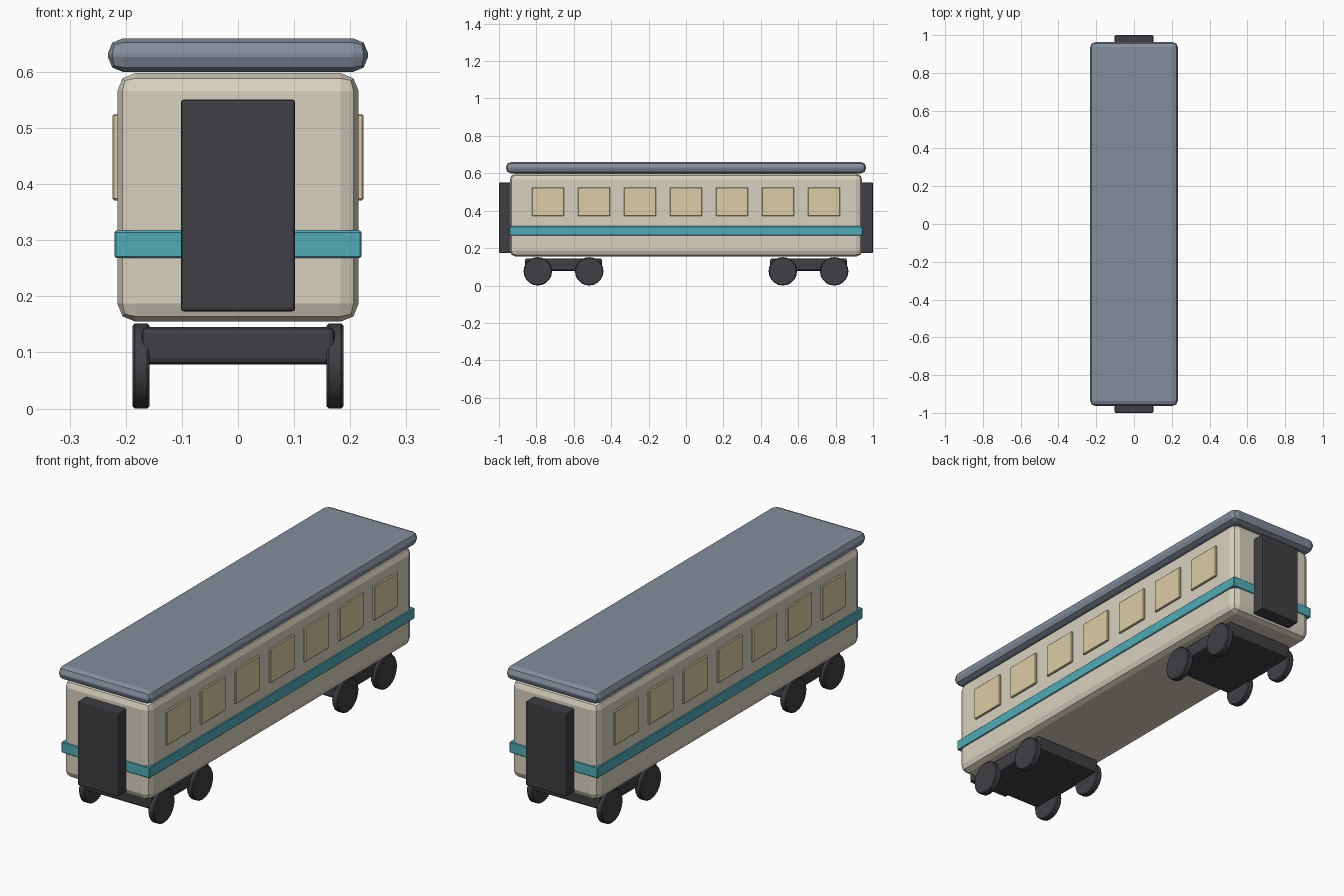
import bpy
from math import pi, radians

if "Cube" in bpy.data.objects:
    bpy.data.objects.remove(bpy.data.objects["Cube"])


def material(name, rgb):
    m = bpy.data.materials.new(name)
    m.diffuse_color = (*rgb, 1)
    m.use_nodes = True
    m.node_tree.nodes["Principled BSDF"].inputs["Base Color"].default_value = m.diffuse_color
    return m


CREAM = material("cream", (0.69, 0.64, 0.53))
SLATE = material("slate", (0.23, 0.27, 0.34))
TEAL = material("teal", (0.085, 0.41, 0.47))
DARK = material("dark", (0.05, 0.05, 0.058))
GLASS = material("glass", (0.72, 0.61, 0.38))


def finish(ob, name, mat, bevel, segments):
    ob.name = name
    ob.data.materials.append(mat)
    mod = ob.modifiers.new("bevel", 'BEVEL')
    mod.width, mod.segments = bevel, segments
    mod.limit_method = 'ANGLE'
    mod.angle_limit = radians(40)
    return ob


def box(name, mat, x, y, z, bevel, segments=2):
    """Bevelled box from (min, max) ranges."""
    bpy.ops.mesh.primitive_cube_add(
        size=1, location=[(a + b) / 2 for a, b in (x, y, z)])
    ob = bpy.context.object
    ob.scale = [b - a for a, b in (x, y, z)]
    bpy.ops.object.transform_apply(location=False, rotation=False, scale=True)
    return finish(ob, name, mat, bevel, segments)


def wheel(name, x, y):
    bpy.ops.mesh.primitive_cylinder_add(
        vertices=20, radius=0.076, depth=0.03,
        location=(x, y, 0.076), rotation=(0, pi / 2, 0))
    ob = finish(bpy.context.object, name, DARK, 0.004, 1)
    bpy.ops.object.shade_smooth_by_angle(angle=radians(30))
    return ob


# Coach body, waist stripe and roof
box("body", CREAM, (-0.215, 0.215), (-0.942, 0.942), (0.155, 0.598), 0.032)
box("stripe", TEAL, (-0.22, 0.22), (-0.945, 0.945), (0.268, 0.317), 0.003, 1)
box("roof", SLATE, (-0.232, 0.232), (-0.963, 0.963), (0.6, 0.66), 0.027)

# Side windows
for side in (-1, 1):
    for i in range(7):
        x = sorted((side * 0.205, side * 0.224))
        y = (i - 3) * 0.246
        box("window", GLASS, x, (y - 0.086, y + 0.086), (0.371, 0.525), 0.003, 1)

for end in (-1, 1):
    # End gangway
    box("gangway", DARK, (-0.102, 0.102), sorted((end * 0.93, end * 1.0)),
        (0.173, 0.551), 0.006)
    # Bogie frame with four wheels
    c = end * 0.655
    box("bogie_frame", DARK, (-0.172, 0.172), (c - 0.205, c + 0.205),
        (0.079, 0.145), 0.01)
    for x in (-0.173, 0.173):
        for dy in (-0.1375, 0.1375):
            wheel("wheel", x, c + dy)
